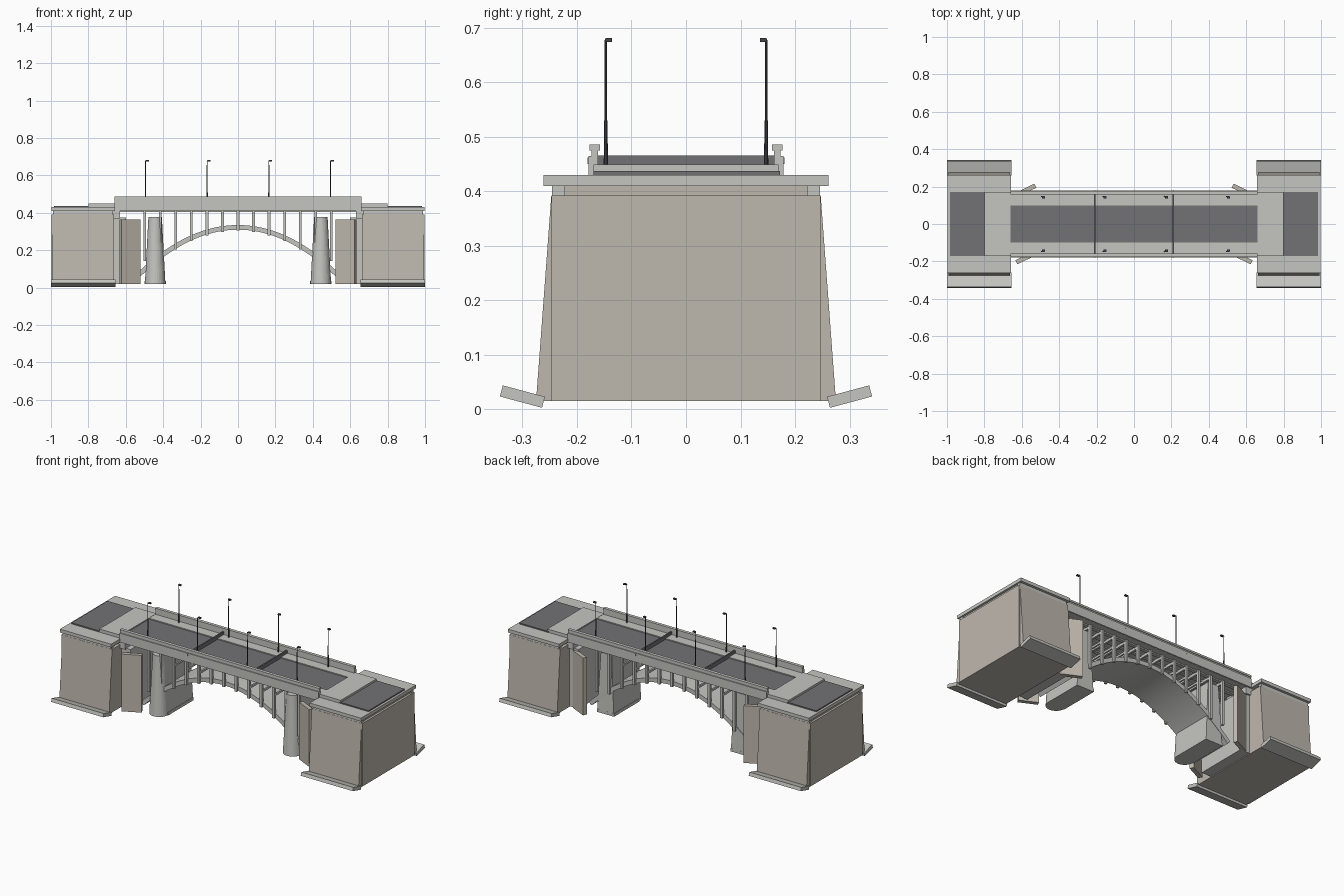
import bpy, bmesh, math

if "Cube" in bpy.data.objects:
    bpy.data.objects.remove(bpy.data.objects["Cube"])


def material(name, rgb):
    m = bpy.data.materials.new(name)
    m.diffuse_color = (*rgb, 1)
    m.use_nodes = True
    m.node_tree.nodes["Principled BSDF"].inputs["Base Color"].default_value = m.diffuse_color
    return m


CONCRETE = material("concrete", (0.56, 0.56, 0.53))
TAN = material("warm_stone", (0.52, 0.48, 0.42))
ROAD = material("asphalt", (0.17, 0.17, 0.18))
METAL = material("dark_metal", (0.06, 0.06, 0.07))


def finish(name, bm, mat):
    bmesh.ops.recalc_face_normals(bm, faces=bm.faces)
    me = bpy.data.meshes.new(name)
    bm.to_mesh(me)
    bm.free()
    ob = bpy.data.objects.new(name, me)
    bpy.context.collection.objects.link(ob)
    me.materials.append(mat)
    return ob


def loft(name, a, b, mat):
    """Solid between two matching loops of 3D points."""
    bm = bmesh.new()
    va, vb = [bm.verts.new(p) for p in a], [bm.verts.new(p) for p in b]
    bm.faces.new(va)
    bm.faces.new(vb)
    for i in range(len(va)):
        j = (i + 1) % len(va)
        bm.faces.new((va[i], va[j], vb[j], vb[i]))
    return finish(name, bm, mat)


def box(name, x, y, z, mat, rot=(0, 0, 0)):
    """Box from x, y, z ranges, turned about its centre."""
    bm = bmesh.new()
    bmesh.ops.create_cube(bm, size=1)
    ob = finish(name, bm, mat)
    ob.location = [(r[0] + r[1]) / 2 for r in (x, y, z)]
    ob.scale = [abs(r[1] - r[0]) for r in (x, y, z)]
    ob.rotation_euler = rot
    return ob


def extrude_x(name, profile, x0, x1, mat):
    return loft(name, [(x0, y, z) for y, z in profile], [(x1, y, z) for y, z in profile], mat)


def arch_z(x):
    return 0.322 - 0.9 * x * x


# deck slab, road, joints
box("deck_slab", (-0.66, 0.66), (-0.165, 0.165), (0.412, 0.438), CONCRETE)
box("deck_road", (-0.66, 0.66), (-0.1, 0.1), (0.436, 0.442), ROAD)
for x in (-0.21, 0.21):
    box("expansion_joint", (x - 0.004, x + 0.004), (-0.17, 0.17), (0.436, 0.466), ROAD)
for y in (-0.12, -0.06, 0, 0.06, 0.12):
    box("deck_girder", (-0.65, 0.65), (y - 0.011, y + 0.011), (0.405, 0.413), CONCRETE)

# walkways and parapets
for s in (-1, 1):
    box("walkway", (-0.66, 0.66), (s * 0.1, s * 0.165), (0.436, 0.448), CONCRETE)
    box("parapet", (-0.66, 0.66), (s * 0.161, s * 0.173), (0.41, 0.478), CONCRETE)
    box("parapet_rail", (-0.66, 0.66), (s * 0.158, s * 0.177), (0.475, 0.486), CONCRETE)
    box("fascia", (-0.66, 0.66), (s * 0.165, s * 0.179), (0.411, 0.465), CONCRETE)
    for x in (-0.21, 0.21):
        box("fascia_marker", (x - 0.003, x + 0.003), (s * 0.178, s * 0.181), (0.45, 0.462), CONCRETE)

# arch slab
N = 40
bm = bmesh.new()
rings = []
for i in range(N + 1):
    x = -0.545 + 1.09 * i / N
    slope = -1.8 * x
    k = 0.0125 / math.hypot(1, slope)
    top, low = (x - slope * k, arch_z(x) + k), (x + slope * k, arch_z(x) - k)
    rings.append([bm.verts.new((p[0], y, p[1])) for p, y in
                  ((top, -0.13), (top, 0.13), (low, 0.13), (low, -0.13))])
for a, b in zip(rings, rings[1:]):
    for j in range(4):
        bm.faces.new((a[j], a[(j + 1) % 4], b[(j + 1) % 4], b[j]))
bm.faces.new(rings[0])
bm.faces.new(rings[-1])
arch = finish("arch", bm, CONCRETE)
for p in arch.data.polygons:
    p.use_smooth = len(p.vertices) == 4
bpy.context.view_layer.objects.active = arch
arch.select_set(True)
bpy.ops.object.shade_smooth_by_angle()

# spandrel columns and cross beams
for k in range(-6, 7):
    x = k * 0.083
    for s in (-1, 1):
        y0, y1 = (0.125, 0.14) if s > 0 else (-0.14, -0.125)
        box("spandrel_column", (x - 0.007, x + 0.007), (y0, y1), (max(arch_z(x), 0.16) - 0.018, 0.415), CONCRETE)
    box("cross_beam", (x - 0.006, x + 0.006), (-0.13, 0.13), (0.392, 0.408), CONCRETE)
    if 2 <= abs(k) <= 4:
        box("cross_tie", (x - 0.005, x + 0.005), (-0.13, 0.13), (0.335, 0.347), CONCRETE)


def pier_loop(cx, half, z, back):
    """D-shaped outline: round toward the front, flat at the back."""
    pts = [(cx + half * math.cos(t), -0.112 + half * math.sin(t), z)
           for t in [math.pi + math.pi * i / 16 for i in range(17)]]
    return pts + [(cx + half, back, z), (cx - half, back, z)]


for s in (-1, 1):
    # pier
    loft("pier", pier_loop(s * 0.443, 0.055, 0.02, 0.13), pier_loop(s * 0.443, 0.036, 0.377, 0.122), CONCRETE)
    box("pier_base", (s * 0.386, s * 0.5), (-0.112, 0.13), (0.018, 0.036), CONCRETE)

    # abutment body with battered sides, end panel and cap
    extrude_x("abutment_body", [(-0.275, 0.015), (0.275, 0.015), (0.247, 0.392), (-0.247, 0.392)],
              s * 0.662, s * 0.992, TAN)
    box("abutment_end_panel", (s * 0.98, s * 0.998), (-0.247, 0.247), (0.015, 0.392), TAN)
    box("abutment_neck", (s * 0.68, s * 0.985), (-0.225, 0.225), (0.39, 0.412), TAN)
    for t in (-1, 1):
        box("cap_bracket", (s * 0.67, s * 0.99), (t * 0.222, t * 0.246), (0.39, 0.412), CONCRETE)
        # tilted apron along the foot
        box("foot_apron", (s * 0.655, s * 1.0), (t * 0.26, t * 0.34), (0.013, 0.034), CONCRETE,
            (t * math.radians(15), 0, 0))
        # skewed wing wall
        box("wing_wall", (s * 0.522, s * 0.634), (t * 0.18 - 0.012, t * 0.18 + 0.012), (0.02, 0.363), TAN,
            (0, 0, -s * math.radians(26)))
    box("abutment_cap", (s * 0.658, s * 0.998), (-0.261, 0.261), (0.41, 0.43), CONCRETE)
    box("abutment_seat", (s * 0.6, s * 0.67), (-0.16, 0.16), (0.02, 0.375), CONCRETE)
    box("seat_wall", (s * 0.63, s * 0.68), (-0.17, 0.17), (0.37, 0.412), CONCRETE)
    # approach slab and road
    box("approach_slab", (s * 0.66, s * 0.8), (-0.17, 0.17), (0.428, 0.449), CONCRETE)
    box("approach_road", (s * 0.79, s * 0.985), (-0.17, 0.172), (0.428, 0.437), ROAD)

# street lamps
for x in (-0.495, -0.165, 0.165, 0.495):
    for s in (-1, 1):
        y = s * 0.147

        def ring(r, z):
            return [(x + r * math.cos(i * math.pi / 4), y + r * math.sin(i * math.pi / 4), z) for i in range(8)]
        loft("lamp_base", ring(0.004, 0.446), ring(0.003, 0.53), METAL)
        loft("lamp_pole", ring(0.0028, 0.446), ring(0.002, 0.678), METAL)
        box("lamp_arm", (x - 0.002, x + 0.016), (y - 0.002, y + 0.002), (0.675, 0.679), METAL)
        box("lamp_head", (x + 0.002, x + 0.018), (y - s * 0.011, y + s * 0.001), (0.674, 0.681), METAL)
